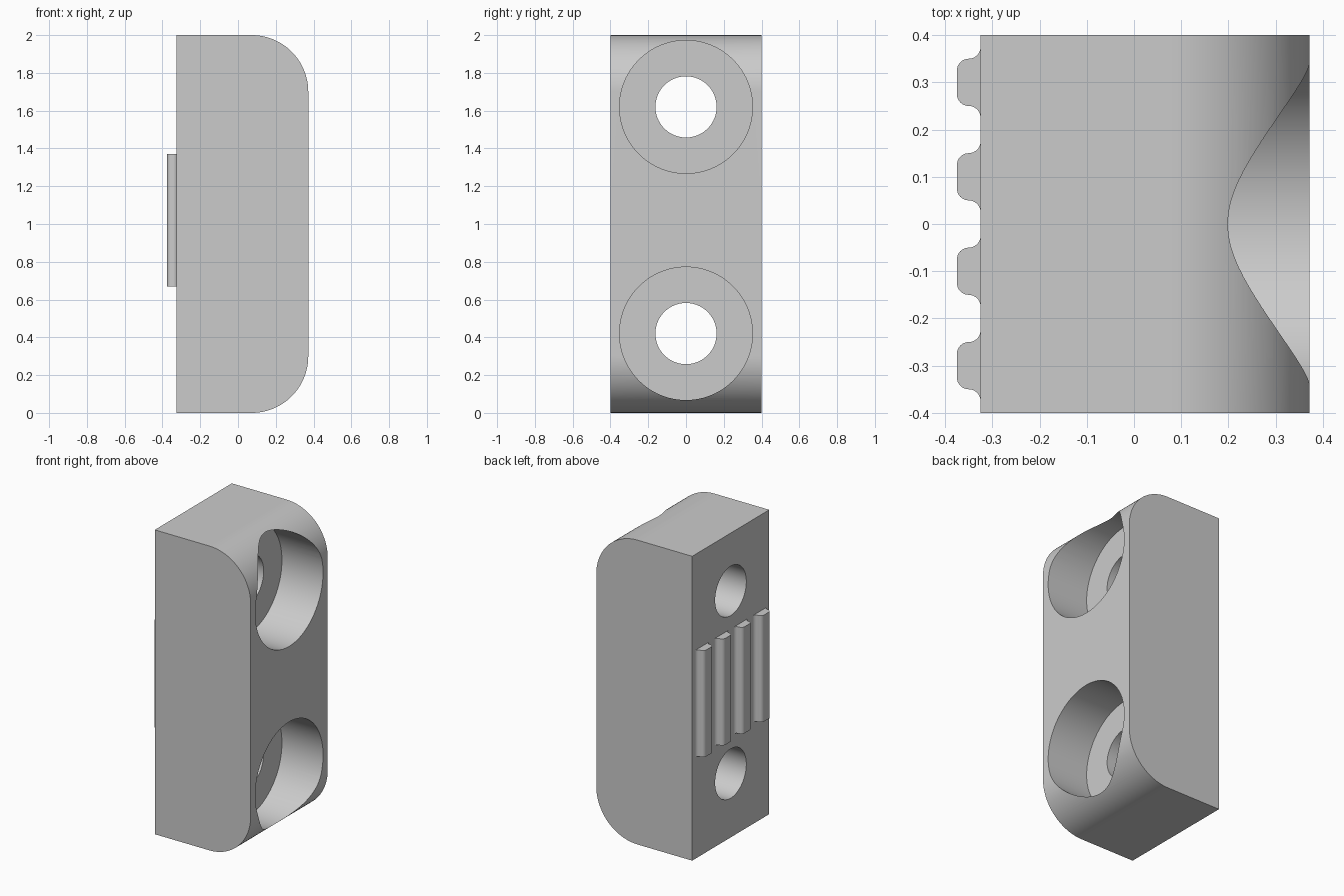
import bpy
import bmesh
from math import cos, sin, pi, radians
from mathutils import Vector, Matrix

cube = bpy.data.objects.get("Cube")
if cube:
    bpy.data.objects.remove(cube, do_unlink=True)

GREY = (0.6, 0.6, 0.6, 1.0)
grey = bpy.data.materials.new("plain grey")
grey.use_nodes = True
grey.diffuse_color = GREY
grey.node_tree.nodes["Principled BSDF"].inputs["Base Color"].default_value = GREY

BACK, FRONT, HALF_Y, HEIGHT = -0.325, 0.372, 0.4, 2.0
FILLET = 0.3
HOLE_HEIGHTS = (0.42, 1.62)


def arc(cx, cy, r, start, end, steps):
    """Points along a circular arc, angles in degrees."""
    angles = [radians(start + (end - start) * i / steps) for i in range(steps + 1)]
    return [(cx + r * cos(a), cy + r * sin(a)) for a in angles]


def add_object(name, bm):
    bmesh.ops.recalc_face_normals(bm, faces=bm.faces)
    mesh = bpy.data.meshes.new(name)
    bm.to_mesh(mesh)
    bm.free()
    mesh.materials.append(grey)
    obj = bpy.data.objects.new(name, mesh)
    bpy.context.collection.objects.link(obj)
    return obj


def extrude(name, points, direction):
    """Solid made by sweeping a closed outline along a vector."""
    bm = bmesh.new()
    face = bm.faces.new([bm.verts.new(p) for p in points])
    swept = bmesh.ops.extrude_face_region(bm, geom=[face], use_keep_orig=True)
    verts = [g for g in swept["geom"] if isinstance(g, bmesh.types.BMVert)]
    bmesh.ops.translate(bm, verts=verts, vec=Vector(direction))
    return add_object(name, bm)


def smooth(obj):
    bpy.ops.object.select_all(action="DESELECT")
    obj.select_set(True)
    bpy.context.view_layer.objects.active = obj
    bpy.ops.object.shade_smooth_by_angle(angle=radians(30))


def bore(body, radius, x0, x1, z):
    """Cut a round bore along x."""
    bm = bmesh.new()
    place = Matrix.Translation(((x0 + x1) / 2, 0, z)) @ Matrix.Rotation(pi / 2, 4, "Y")
    bmesh.ops.create_cone(bm, cap_ends=True, segments=96, radius1=radius,
                          radius2=radius, depth=x1 - x0, matrix=place)
    cutter = add_object("bore_cutter", bm)
    cutter.hide_render = True
    mod = body.modifiers.new("bore", "BOOLEAN")
    mod.operation, mod.solver, mod.object = "DIFFERENCE", "EXACT", cutter
    bpy.context.view_layer.objects.active = body
    bpy.ops.object.modifier_apply(modifier=mod.name)
    bpy.data.objects.remove(cutter, do_unlink=True)


# Block with two rounded long edges
cx = FRONT - FILLET
side = [(BACK, 0)] + arc(cx, FILLET, FILLET, -90, 0, 32)
side += arc(cx, HEIGHT - FILLET, FILLET, 0, 90, 32) + [(BACK, HEIGHT)]
block = extrude("block", [(x, -HALF_Y, z) for x, z in side], (0, 2 * HALF_Y, 0))

# Counterbored screw holes
for z in HOLE_HEIGHTS:
    bore(block, 0.352, 0.073, 1.0, z)
    bore(block, 0.162, -1.0, 1.0, z)
smooth(block)

# Vertical ribs on the back, flared at the base and rounded at the crest
R = 0.025
half = arc(BACK - R, 0.05 + R, R, 0, -90, 8) + arc(BACK - R, 0.05 - R, R, 90, 180, 8)
outline = half + [(x, -y) for x, y in reversed(half)]
for i in range(4):
    y0 = -0.3 + 0.2 * i
    rib = extrude(f"back_rib_{i + 1}", [(x, y + y0, 0.67) for x, y in outline], (0, 0, 0.7))
    smooth(rib)
